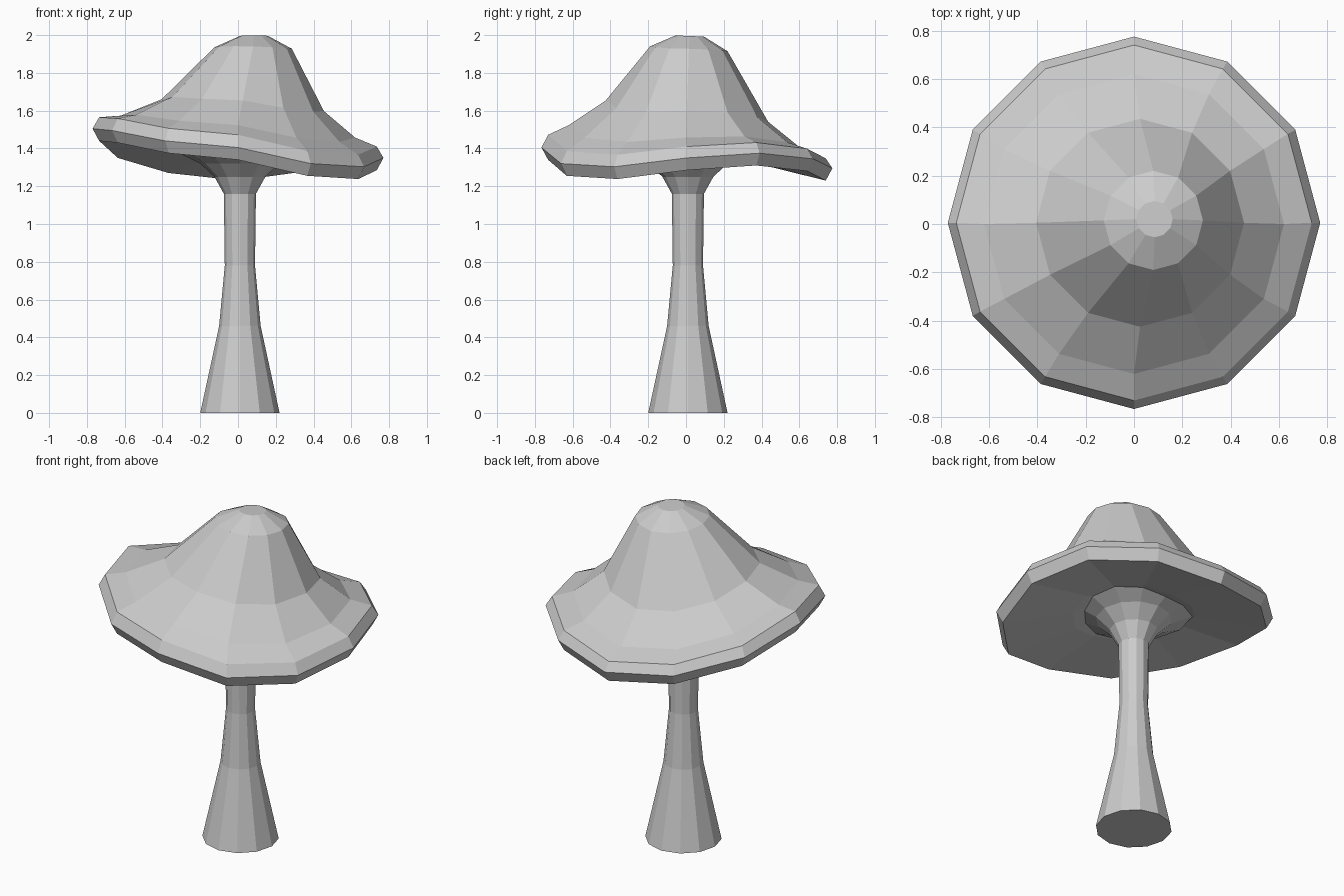
import bpy
import bmesh
from math import cos, sin, pi

SIDES = 12

cube = bpy.data.objects.get("Cube")
if cube:
    bpy.data.objects.remove(cube, do_unlink=True)

grey = bpy.data.materials.new("plain_grey")
grey.use_nodes = True
COLOUR = (0.6, 0.6, 0.6, 1)
grey.diffuse_color = COLOUR
grey.node_tree.nodes["Principled BSDF"].inputs["Base Color"].default_value = COLOUR

# Height of the wavy rim at each corner, counter-clockwise from +x
RIM = [1.285, 1.31, 1.28, 1.23, 1.27, 1.35, 1.44, 1.43, 1.375, 1.34, 1.255, 1.238]
RIM_MEAN = 1.315


def loft(name, rings):
    """Skin a stack of rings: centre x, centre y, radius, height, rim wave, tilt."""
    bm = bmesh.new()
    loops = []
    for cx, cy, r, z, wave, tilt in rings:
        loop = []
        for i in range(SIDES):
            a = 2 * pi * i / SIDES
            y = cy + r * sin(a)
            h = z + wave * (RIM[i] - RIM_MEAN) + tilt * y
            loop.append(bm.verts.new((cx + r * cos(a), y, h)))
        loops.append(loop)
    for low, high in zip(loops, loops[1:]):
        for i in range(SIDES):
            j = (i + 1) % SIDES
            bm.faces.new((low[i], low[j], high[j], high[i]))
    bm.faces.new(loops[0][::-1])
    bm.faces.new(loops[-1])
    bmesh.ops.recalc_face_normals(bm, faces=bm.faces[:])
    mesh = bpy.data.meshes.new(name)
    bm.to_mesh(mesh)
    bm.free()
    mesh.materials.append(grey)
    obj = bpy.data.objects.new(name, mesh)
    bpy.context.collection.objects.link(obj)
    return obj


# Flared stem
STEM = [(0.21, 0), (0.11, 0.46), (0.08, 0.78), (0.085, 1.16),
        (0.135, 1.25), (0.21, 1.32), (0.33, 1.38)]
loft("stem", [(0.01, 0.01, r, z, 0, 0) for r, z in STEM])

# Cap, from the underside around the wavy rim up to the crown
loft("cap", [
    (0.01, 0.01, 0.2, 1.40, 0.3, 0),
    (0.01, 0.01, 0.34, 1.36, 0.4, 0),
    (0.0, 0.005, 0.735, 1.315, 1, 0),
    (0.0, 0.005, 0.77, 1.38, 1, 0),
    (0.0, 0.005, 0.735, 1.44, 1, -0.01),
    (0.0, 0.0, 0.62, 1.48, 0.75, -0.04),
    (0.025, 0.005, 0.43, 1.61, 0.4, -0.08),
    (0.08, 0.015, 0.205, 1.93, 0.05, -0.05),
    (0.085, 0.02, 0.075, 1.996, 0, -0.04),
])
